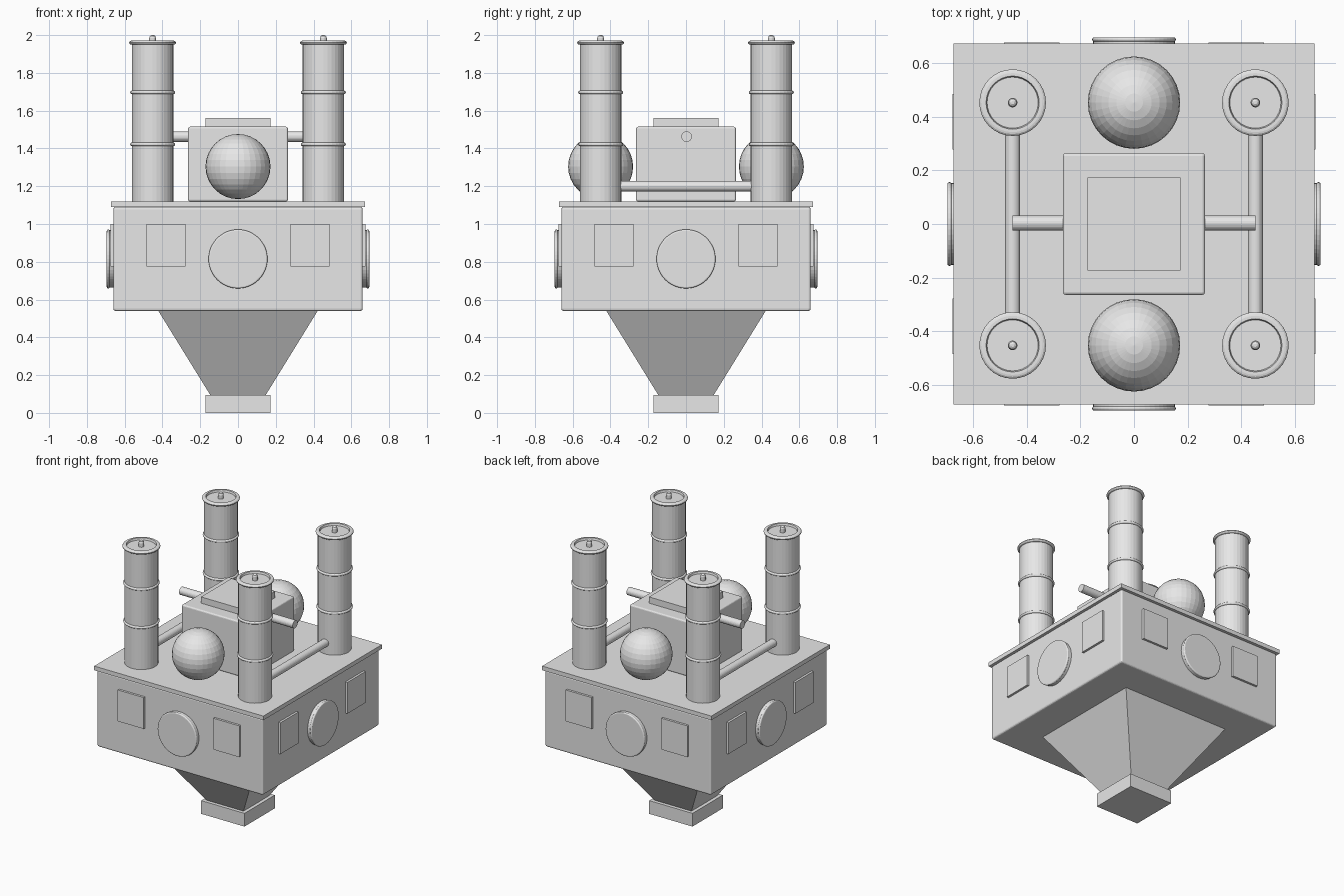
import bpy, bmesh
from math import pi, cos, sin
from mathutils import Matrix, Vector

if "Cube" in bpy.data.objects:
    bpy.data.objects.remove(bpy.data.objects["Cube"], do_unlink=True)

GREY = (0.8, 0.8, 0.8, 1)
mat = bpy.data.materials.new("light grey")
mat.use_nodes = True
mat.diffuse_color = GREY
mat.node_tree.nodes["Principled BSDF"].inputs["Base Color"].default_value = GREY


def finish(name, bm, matrix=Matrix()):
    bmesh.ops.recalc_face_normals(bm, faces=bm.faces)
    mesh = bpy.data.meshes.new(name)
    bm.to_mesh(mesh)
    bm.free()
    mesh.transform(matrix)
    mesh.materials.append(mat)
    obj = bpy.data.objects.new(name, mesh)
    bpy.context.collection.objects.link(obj)
    return obj


def box(name, lo, hi, matrix=Matrix(), bevel=0):
    bm = bmesh.new()
    lo, hi = Vector(lo), Vector(hi)
    bmesh.ops.create_cube(bm, size=1, matrix=Matrix.Translation((lo + hi) / 2)
                          @ Matrix.Diagonal((hi - lo).to_4d()))
    obj = finish(name, bm, matrix)
    if bevel:
        mod = obj.modifiers.new("soft edges", "BEVEL")
        mod.width, mod.segments = bevel, 3
    return obj


def block(name, half, z0, z1, bevel=0):
    return box(name, (-half, -half, z0), (half, half, z1), bevel=bevel)


def lathe(name, profile, matrix=Matrix(), sides=32):
    """Turn a (radius, height) profile round the z axis and cap both ends."""
    bm = bmesh.new()
    rings = [[bm.verts.new((r * cos(2 * pi * i / sides), r * sin(2 * pi * i / sides), z))
              for i in range(sides)] for r, z in profile]
    for a, b in zip(rings, rings[1:]):
        for i in range(sides):
            j = (i + 1) % sides
            bm.faces.new((a[i], a[j], b[j], b[i]))
    bm.faces.new(rings[0])
    bm.faces.new(rings[-1])
    return finish(name, bm, matrix)


def bead(radius, out, z, height, steps=6):
    """Rounded bump on a profile, centred at height z."""
    return [(radius + out * sin(pi * k / steps), z - height / 2 * cos(pi * k / steps))
            for k in range(steps + 1)]


# Foot and tapering hopper
block("foot", 0.172, 0, 0.095)
lathe("hopper", [(0.147 * 2 ** 0.5, 0.095), (0.425 * 2 ** 0.5, 0.545)],
      Matrix.Rotation(pi / 4, 4, "Z"), sides=4)

# Main body, deck and central housing
block("main_body", 0.66, 0.54, 1.09, bevel=0.012)
block("deck_plate", 0.673, 1.09, 1.12)
block("central_housing", 0.264, 1.12, 1.515, bevel=0.01)
block("housing_lid", 0.173, 1.515, 1.56)

# Round hatch and two square panels on each of the four walls
hatch = [(0.152, 0.64), (0.152, 0.68)] + bead(0.148, 0.008, 0.687, 0.016)
for n, wall in enumerate(("front", "left", "back", "right")):
    turn = Matrix.Rotation(n * pi / 2, 4, "Z")
    lathe(wall + "_hatch", hatch,
          turn @ Matrix.Translation((0, 0, 0.815)) @ Matrix.Rotation(pi / 2, 4, "X"), sides=48)
    for side, x in (("a", -0.484), ("b", 0.277)):
        box(f"{wall}_panel_{side}", (x, -0.676, 0.775), (x + 0.207, -0.64, 1.0), turn)

# Four banded drums with a recessed top and a knob
drum = ([(0.11, 1.12)] + bead(0.11, 0.009, 1.422, 0.018) + bead(0.11, 0.009, 1.697, 0.018)
        + bead(0.11, 0.014, 1.96, 0.022) + [(0.099, 1.971), (0.095, 1.957)])
knob = [(0.018, 1.95), (0.018, 1.985), (0.014, 1.995), (0.006, 2.0)]
P = 0.452
for xs, xn in ((-1, "right"), (1, "left")):
    for ys, yn in ((-1, "front"), (1, "back")):
        place = Matrix.Translation((xs * P, ys * P, 0))
        lathe(f"{yn}_{xn}_drum", drum, place)
        lathe(f"{yn}_{xn}_knob", knob, place, sides=16)
    # Pipe joining the two drums on this side
    lathe(xn + "_pipe", [(0.028, -P), (0.028, P)],
          Matrix.Translation((xs * P, 0, 1.2)) @ Matrix.Rotation(pi / 2, 4, "X"), sides=24)

# Pipe running through the housing
lathe("cross_pipe", [(0.028, -P), (0.028, P)],
      Matrix.Translation((0, 0.003, 1.463)) @ Matrix.Rotation(pi / 2, 4, "Y"), sides=24)

# Faceted tanks in front of and behind the housing
for ys, yn in ((-1, "front"), (1, "back")):
    bm = bmesh.new()
    bmesh.ops.create_uvsphere(bm, u_segments=32, v_segments=16, radius=0.172)
    finish(yn + "_sphere_tank", bm, Matrix.Translation((0, ys * P, 1.304)))
